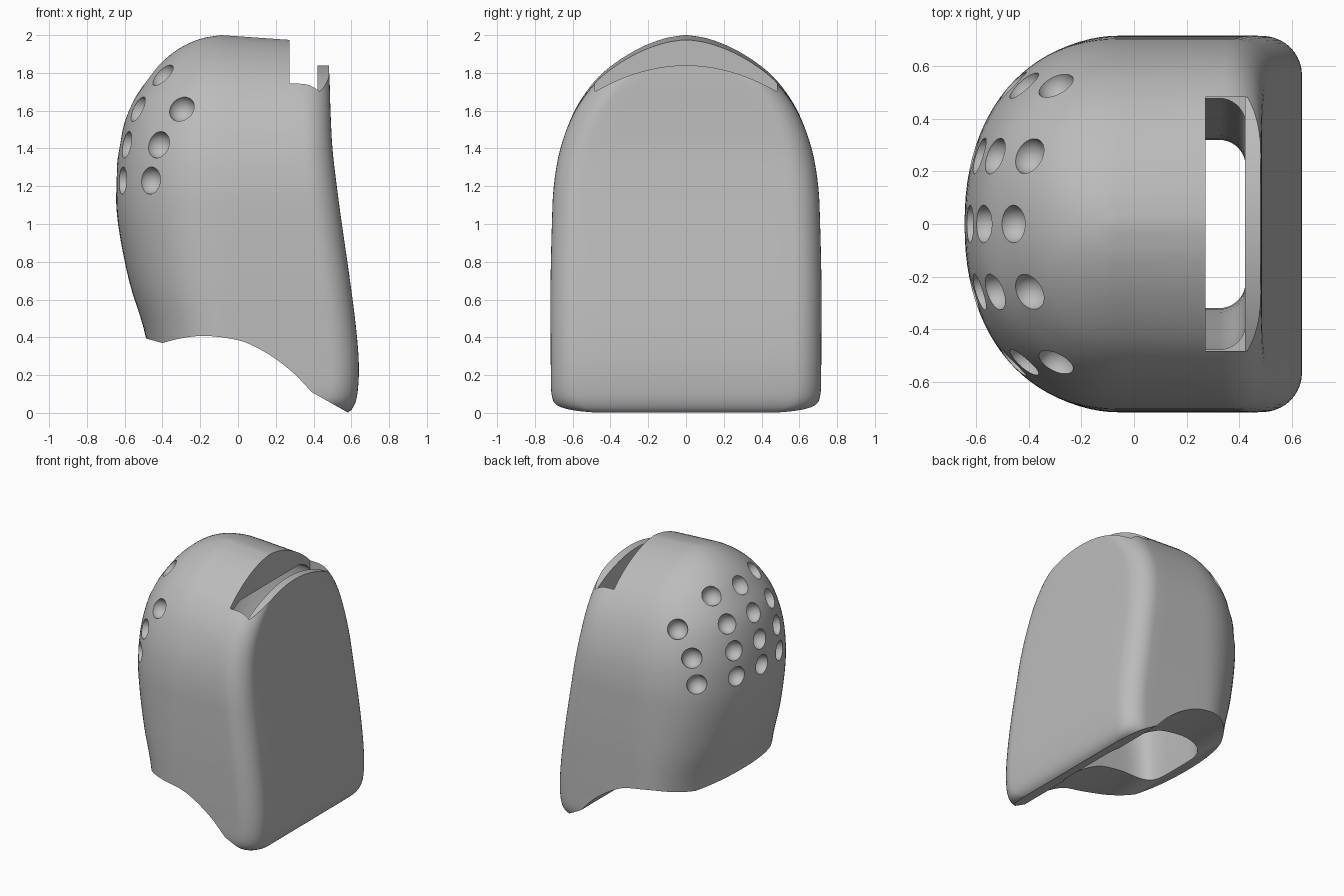
import bpy, bmesh, math
from mathutils import Vector, Matrix

if "Cube" in bpy.data.objects:
    bpy.data.objects.remove(bpy.data.objects["Cube"])

grey = bpy.data.materials.new("plain_grey")
grey.use_nodes = True
colour = (0.5, 0.5, 0.5, 1)
grey.diffuse_color = colour
grey.node_tree.nodes["Principled BSDF"].inputs["Base Color"].default_value = colour


def make_object(name, bm):
    bmesh.ops.recalc_face_normals(bm, faces=bm.faces)
    mesh = bpy.data.meshes.new(name)
    bm.to_mesh(mesh)
    bm.free()
    mesh.materials.append(grey)
    obj = bpy.data.objects.new(name, mesh)
    bpy.context.collection.objects.link(obj)
    return obj


def smooth_rows(rows, steps):
    """Catmull-Rom through the key rows."""
    out = []
    last = len(rows) - 1
    for i in range(last):
        quad = zip(rows[max(i - 1, 0)], rows[i], rows[i + 1], rows[min(i + 2, last)])
        quad = list(quad)
        for s in range(steps):
            t = s / steps
            out.append([b + 0.5 * t * (c - a + t * (2*a - 5*b + 4*c - d + t * (3*(b - c) + d - a)))
                        for a, b, c, d in quad])
    return out + [list(rows[-1])]


def section(left, right, width, power, middle, radius):
    """Closed outline: rounded on the left, boxy with rounded corners on the right."""
    half = []
    middle = max(middle, left + 0.02)
    r = min(radius, width * 0.6)
    for i in range(24):
        a = math.pi / 2 * i / 24
        half.append((middle - (middle - left) * math.cos(a) ** (2 / power),
                     width * math.sin(a) ** (2 / power)))
    for i in range(6):
        half.append((middle + (right - r - middle) * i / 6, width))
    for i in range(10):
        a = math.pi / 2 * (1 - i / 10)
        half.append((right - r + r * math.cos(a), width - r + r * math.sin(a)))
    for i in range(5):
        half.append((right, (width - r) * (1 - i / 4)))
    return half + [(x, -y) for x, y in half[-2:0:-1]]


def loft(name, rows, middle, radius, slope=0.0):
    bm = bmesh.new()
    rings = []
    for z, left, right, width, power in smooth_rows(rows, 4):
        k = slope * min(max((z - 1.5) * 2, 0), 1)
        rings.append([bm.verts.new((x, y, z - k * max(x + 0.09, 0)))
                      for x, y in section(left, right, width, power, middle, radius)])
    n = len(rings[0])
    for low, high in zip(rings, rings[1:]):
        for i in range(n):
            j = (i + 1) % n
            bm.faces.new((low[i], low[j], high[j], high[i]))
    bm.faces.new(rings[0])
    bm.faces.new(rings[-1])
    return make_object(name, bm)


def prism(name, points, offset):
    """Extrude a closed 3D outline along offset."""
    bm = bmesh.new()
    face = bm.faces.new([bm.verts.new(p) for p in points])
    extruded = bmesh.ops.extrude_face_region(bm, geom=[face])["geom"]
    moved = [v for v in extruded if isinstance(v, bmesh.types.BMVert)]
    bmesh.ops.translate(bm, verts=moved, vec=offset)
    return make_object(name, bm)


def cut(target, cutter):
    mod = target.modifiers.new(cutter.name, "BOOLEAN")
    mod.operation = "DIFFERENCE"
    mod.solver = "EXACT"
    mod.object = cutter
    bpy.context.view_layer.objects.active = target
    bpy.ops.object.modifier_apply(modifier=mod.name)
    bpy.data.objects.remove(cutter)


# Outer body: height, left, right, half width
P = 2.2
body = loft("cap_shell", [
    (0, -.42, .58, .60, P), (.03, -.43, .61, .68, P), (.1, -.44, .632, .712, P),
    (.25, -.46, .64, .716, P), (.45, -.5, .625, .717, P), (.7, -.577, .593, .717, P),
    (1, -.635, .55, .71, P), (1.2, -.645, .523, .7, P), (1.4, -.63, .5, .665, P),
    (1.6, -.58, .49, .59, P), (1.75, -.49, .486, .49, P), (1.85, -.41, .482, .38, P),
    (1.93, -.31, .48, .25, P), (1.98, -.2, .475, .125, P), (2, -.09, .47, .02, P),
], -0.05, 0.15, 0.07)

# Dimples: sphere centres sit on the outer surface
bpy.context.view_layer.update()
bm = bmesh.new()
for y in (-.53, -.26, 0, .26, .53):
    for z in (1.79, 1.61, 1.42, 1.23):
        if abs(y) > .5 and z > 1.7:
            continue
        hit, spot, normal, index = body.ray_cast(Vector((0, y, z)), Vector((-1, 0, 0)))
        if hit:
            bmesh.ops.create_uvsphere(bm, u_segments=28, v_segments=18, radius=.072,
                                      matrix=Matrix.Translation(spot))
dimples = make_object("dimple_cutter", bm)

# Inner cavity, narrower at the mouth
cavity = loft("cavity_cutter", [
    (-.1, -.39, .425, .325, 5), (.5, -.39, .425, .325, 5), (1, -.4, .425, .39, 3.5),
    (1.4, -.38, .425, .46, 2.5), (1.65, -.34, .425, .48, P), (1.72, -.3, .425, .44, P),
    (1.76, -.2, .42, .36, P),
], 0.0, 0.1)

# Underside: arched cut running from front to back
arch = [(-.8, .48), (-.49, .395), (-.4, .37)]
arch += [(x, z) for x, z in smooth_rows(
    [(-.4, .37), (-.3, .395), (-.17, .408), (0, .385), (.1, .345), (.2, .285),
     (.3, .205), (.39, .11)], 4)[1:]]
arch += [(.585, 0), (.8, -.12), (.8, -.5), (-.8, -.5)]
underside = prism("underside_cutter", [(x, -1, z) for x, z in arch], (0, 2, 0))

# Top slot: straight opening, plus an arched trim over the remaining lip
slot_side = .483
opening = prism("slot_cutter", [
    (.272, -slot_side, 1.66), (.422, -slot_side, 1.66),
    (.422, slot_side, 1.66), (.272, slot_side, 1.66)], (0, 0, 1))
trim_points = []
for i in range(33):
    y = slot_side * (i / 16 - 1)
    trim_points.append((.4, y, 1.84 - .14 * (y / slot_side) ** 2))
trim_points += [(.4, slot_side, 2.3), (.4, -slot_side, 2.3)]
trim = prism("lip_cutter", trim_points, (.4, 0, 0))

for cutter in (dimples, cavity, underside, opening, trim):
    cut(body, cutter)

# Smooth skin with crisp cut edges
bpy.ops.object.select_all(action="DESELECT")
body.select_set(True)
bpy.context.view_layer.objects.active = body
bpy.ops.object.shade_smooth_by_angle(angle=math.radians(32))
